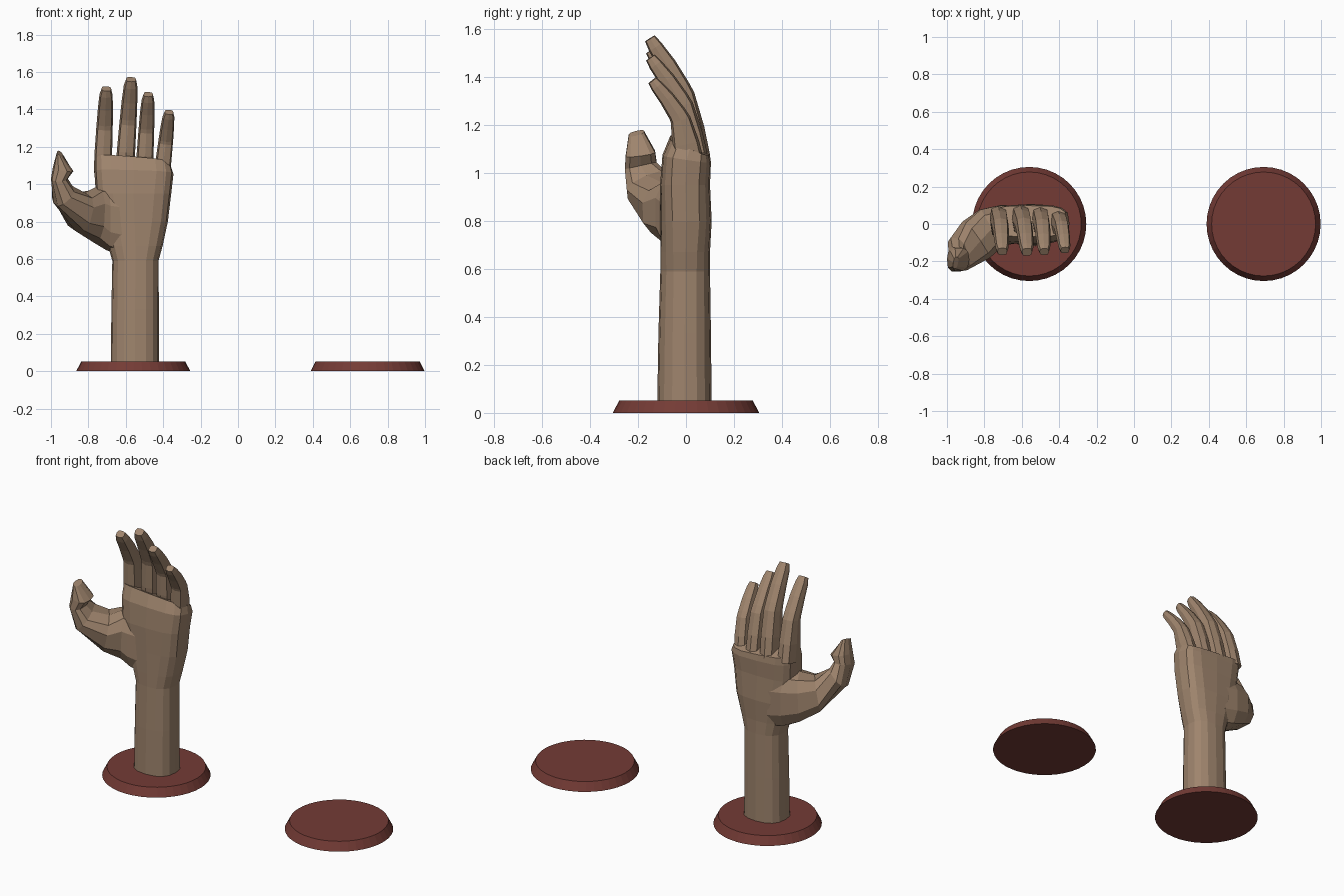
import bpy, bmesh, math
from mathutils import Vector

cube = bpy.data.objects.get("Cube")
if cube:
    bpy.data.objects.remove(cube, do_unlink=True)


def material(name, rgb):
    m = bpy.data.materials.new(name)
    m.use_nodes = True
    m.diffuse_color = (*rgb, 1)
    m.node_tree.nodes["Principled BSDF"].inputs["Base Color"].default_value = (*rgb, 1)
    return m


skin = material("tan skin", (0.345, 0.232, 0.153))
red_wood = material("dark red wood", (0.175, 0.044, 0.036))


def ring(center, u, v, sides, power):
    """Superelliptic loop around center spanned by half-axes u and v."""
    points = []
    for i in range(sides):
        a = math.tau * i / sides
        c, s = math.cos(a), math.sin(a)
        c = math.copysign(abs(c) ** power, c)
        s = math.copysign(abs(s) ** power, s)
        points.append(center + u * c + v * s)
    return points


def loft(name, rings, mat):
    """Skin a stack of loops and cap both ends."""
    bm = bmesh.new()
    loops = [[bm.verts.new(p) for p in r] for r in rings]
    n = len(loops[0])
    for low, high in zip(loops, loops[1:]):
        for i in range(n):
            j = (i + 1) % n
            bm.faces.new((low[i], low[j], high[j], high[i]))
    bm.faces.new(loops[0][::-1])
    bm.faces.new(loops[-1])
    bmesh.ops.recalc_face_normals(bm, faces=bm.faces)
    mesh = bpy.data.meshes.new(name)
    bm.to_mesh(mesh)
    bm.free()
    mesh.materials.append(mat)
    obj = bpy.data.objects.new(name, mesh)
    bpy.context.collection.objects.link(obj)
    return obj


def tangents(points):
    last = len(points) - 1
    return [(points[min(i + 1, last)] - points[max(i - 1, 0)]).normalized()
            for i in range(len(points))]


# Round bevelled bases
for name, x in (("hand_base", -0.56), ("empty_base", 0.693)):
    loft(name, [ring(Vector((x, 0, z)), Vector((r, 0, 0)), Vector((0, r, 0)), 40, 1)
                for z, r in ((0, 0.305), (0.052, 0.278))], red_wood)

# Forearm, wrist and palm: height, left and right x, front and back y, roundness, tilt
sections = [
    (0.02, -0.68, -0.423, -0.12, 0.107, 0.82, 0),
    (0.33, -0.677, -0.423, -0.115, 0.104, 0.82, 0),
    (0.59, -0.672, -0.425, -0.107, 0.10, 0.8, 0),
    (0.67, -0.695, -0.403, -0.107, 0.10, 0.76, 0),
    (0.80, -0.73, -0.375, -0.107, 0.107, 0.68, 0),
    (0.95, -0.76, -0.357, -0.108, 0.10, 0.62, 0),
    (1.06, -0.768, -0.345, -0.098, 0.104, 0.58, 0.15),
    (1.115, -0.767, -0.36, -0.068, 0.098, 0.55, 0.4),
]
palm = []
for z, x0, x1, y0, y1, power, tilt in sections:
    depth, width = (y1 - y0) / 2, (x1 - x0) / 2
    palm.append(ring(Vector(((x0 + x1) / 2, (y0 + y1) / 2, z)),
                     Vector((width, 0, -width * tilt / 5)),
                     Vector((0, depth, -depth * tilt)), 16, power))
loft("forearm_and_palm", palm, skin)

# Fingers: root and tip position, thickness
fingers = {
    "index_finger": ((-0.725, 0.03, 1.06), (-0.704, -0.147, 1.51), 1.0),
    "middle_finger": ((-0.607, 0.032, 1.06), (-0.572, -0.15, 1.56), 1.04),
    "ring_finger": ((-0.502, 0.028, 1.06), (-0.48, -0.148, 1.48), 0.96),
    "little_finger": ((-0.408, 0.016, 1.04), (-0.369, -0.14, 1.385), 0.9),
}
# Fraction of length, fraction of forward curl, half width, half depth
joints = [(0, 0, 0.046, 0.067), (0.24, 0.11, 0.047, 0.063),
          (0.53, 0.25, 0.044, 0.047), (0.60, 0.34, 0.043, 0.043),
          (0.78, 0.61, 0.040, 0.037), (0.93, 0.88, 0.035, 0.030),
          (1.0, 1.0, 0.026, 0.023)]
for name, (root, tip, size) in fingers.items():
    root, tip = Vector(root), Vector(tip)
    span = tip - root
    path = [root + Vector((span.x * t, span.y * curl, span.z * t)) for t, curl, w, d in joints]
    rings = []
    for p, t, (_, _, w, d) in zip(path, tangents(path), joints):
        side = Vector((1, 0, 0))
        side = (side - t * side.dot(t)).normalized()
        rings.append(ring(p, side * w * size, t.cross(side) * d * size, 8, 0.6))
    loft(name, rings, skin)

# Thumb: outer edge, inner edge, half depth
thumb_sections = [
    ((-0.61, 0.0, 0.62), (-0.63, 0.0, 0.98), 0.104),
    ((-0.70, -0.005, 0.645), (-0.70, -0.008, 0.985), 0.112),
    ((-0.775, -0.025, 0.69), (-0.76, -0.025, 0.985), 0.12),
    ((-0.87, -0.08, 0.75), (-0.82, -0.09, 0.955), 0.12),
    ((-0.987, -0.155, 0.90), (-0.885, -0.165, 0.99), 0.098),
    ((-1.0, -0.187, 1.03), (-0.91, -0.19, 1.03), 0.07),
    ((-0.99, -0.19, 1.09), (-0.88, -0.19, 1.07), 0.064),
    ((-0.967, -0.207, 1.175), (-0.94, -0.207, 1.155), 0.034),
]
edges = [(Vector(o), Vector(i), d) for o, i, d in thumb_sections]
centers = [(o + i) / 2 for o, i, d in edges]
rings = []
for (o, i, d), c, t in zip(edges, centers, tangents(centers)):
    across = (o - i) / 2
    rings.append(ring(c, across, across.cross(t).normalized() * d, 10, 0.75))
loft("thumb", rings, skin)
